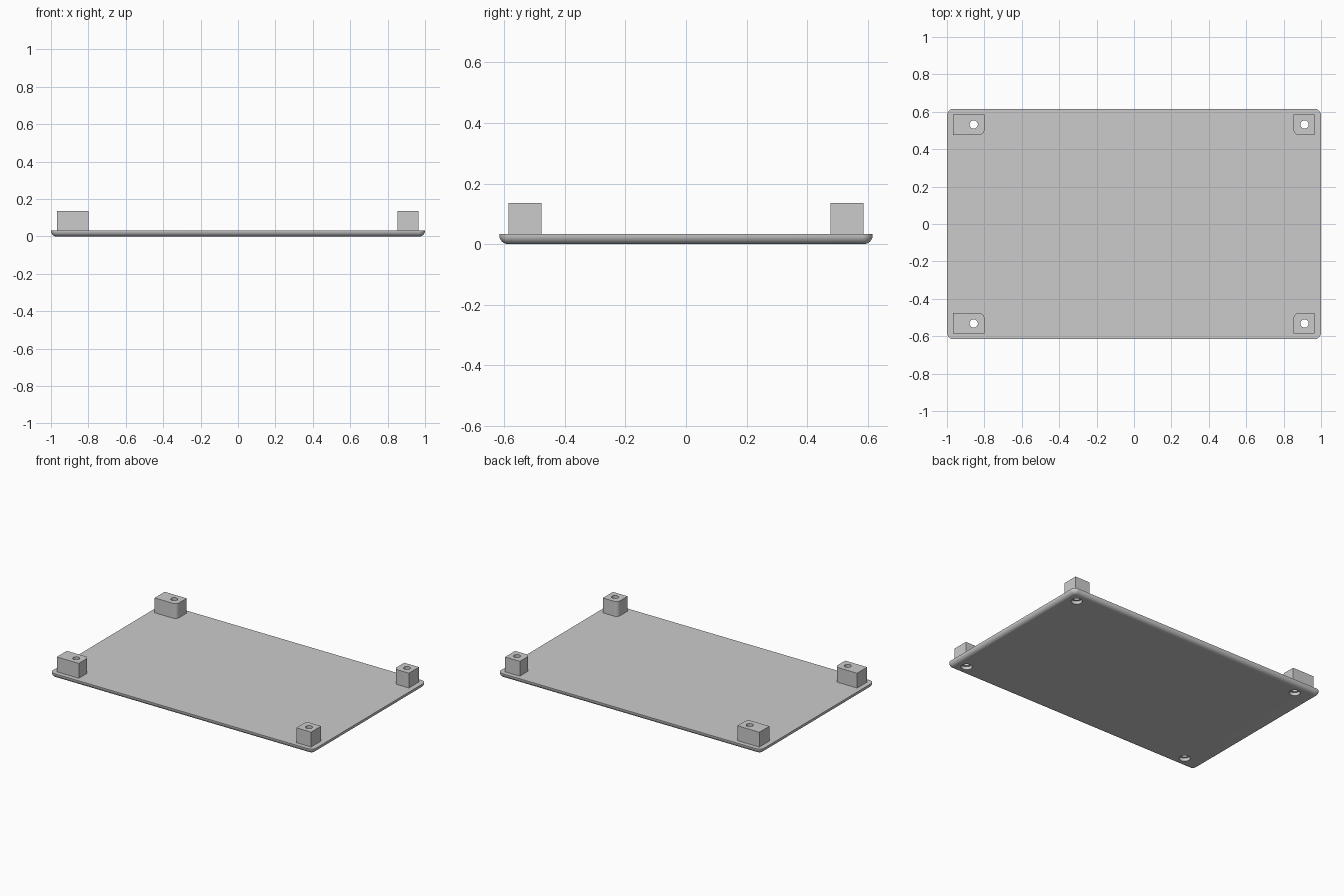
import bpy
import bmesh
import math
from mathutils import Matrix, Vector

cube = bpy.data.objects.get("Cube")
if cube:
    bpy.data.objects.remove(cube, do_unlink=True)

HALF_X, HALF_Y, PLATE_TOP, POST_TOP = 1.0, 0.616, 0.033, 0.135

grey = bpy.data.materials.new("plain grey")
grey.use_nodes = True
colour = (0.6, 0.6, 0.6, 1)
grey.diffuse_color = colour
grey.node_tree.nodes["Principled BSDF"].inputs["Base Color"].default_value = colour


def add_object(name, bm):
    bmesh.ops.recalc_face_normals(bm, faces=bm.faces)
    mesh = bpy.data.meshes.new(name)
    bm.to_mesh(mesh)
    bm.free()
    mesh.materials.append(grey)
    obj = bpy.data.objects.new(name, mesh)
    bpy.context.collection.objects.link(obj)
    return obj


def box(low, high):
    bm = bmesh.new()
    low, high = Vector(low), Vector(high)
    size = Matrix.Diagonal((*(high - low), 1))
    bmesh.ops.create_cube(bm, size=1, matrix=Matrix.Translation((low + high) / 2) @ size)
    return bm


def round_edges(bm, rule, radius, segments):
    edges = [e for e in bm.edges if rule(*(v.co for v in e.verts))]
    bmesh.ops.bevel(bm, geom=edges, offset=radius, segments=segments,
                    profile=0.5, affect='EDGES', clamp_overlap=True)


def upright(a, b):
    return abs(a.z - b.z) > 0.02


def cylinder(x, y, radius, low, high):
    bm = bmesh.new()
    bmesh.ops.create_cone(bm, cap_ends=True, segments=32, radius1=radius, radius2=radius,
                          depth=high - low, matrix=Matrix.Translation((x, y, (low + high) / 2)))
    return add_object("hole_cutter", bm)


def cut(obj, cutters):
    for cutter in cutters:
        mod = obj.modifiers.new("hole", 'BOOLEAN')
        mod.operation = 'DIFFERENCE'
        mod.solver = 'EXACT'
        mod.object = cutter
    bpy.context.view_layer.update()
    graph = bpy.context.evaluated_depsgraph_get()
    mesh = bpy.data.meshes.new_from_object(obj.evaluated_get(graph))
    obj.modifiers.clear()
    obj.data = mesh
    # Rounded faces are smooth, axis-aligned planes stay flat
    for face in mesh.polygons:
        face.use_smooth = max(abs(c) for c in face.normal) < 0.9999
    mesh.set_sharp_from_angle(angle=math.radians(35))


# Base plate with rounded corners and a rounded lower rim
bm = box((-HALF_X, -HALF_Y, 0), (HALF_X, HALF_Y, PLATE_TOP))
round_edges(bm, upright, 0.035, 8)
round_edges(bm, lambda a, b: max(a.z, b.z) < 0.001, 0.03, 8)
plate = add_object("base_plate", bm)

# Corner posts, each with its inner corner rounded, and their screw holes
through_holes, head_recesses = [], []
for side, outer, inner, hole_x in (("right", -0.967, -0.8, -0.857), ("left", 0.965, 0.853, 0.912)):
    for end, sign in (("front", -1), ("back", 1)):
        y_in, y_out = sign * 0.476, sign * 0.585
        bm = box((min(outer, inner), min(y_in, y_out), PLATE_TOP),
                 (max(outer, inner), max(y_in, y_out), POST_TOP))
        corner = Vector((inner, y_in))
        round_edges(bm, lambda a, b: upright(a, b) and (a.xy - corner).length < 0.001, 0.028, 8)
        post = add_object(f"{end}_{side}_post", bm)
        hole = cylinder(hole_x, sign * 0.532, 0.022, -0.1, 0.3)
        cut(post, [hole])
        through_holes.append(hole)
        head_recesses.append(cylinder(hole_x, sign * 0.532, 0.035, -0.1, 0.022))

# Holes and screw head recesses through the plate
cutters = through_holes + head_recesses
cut(plate, cutters)
for cutter in cutters:
    bpy.data.objects.remove(cutter, do_unlink=True)
